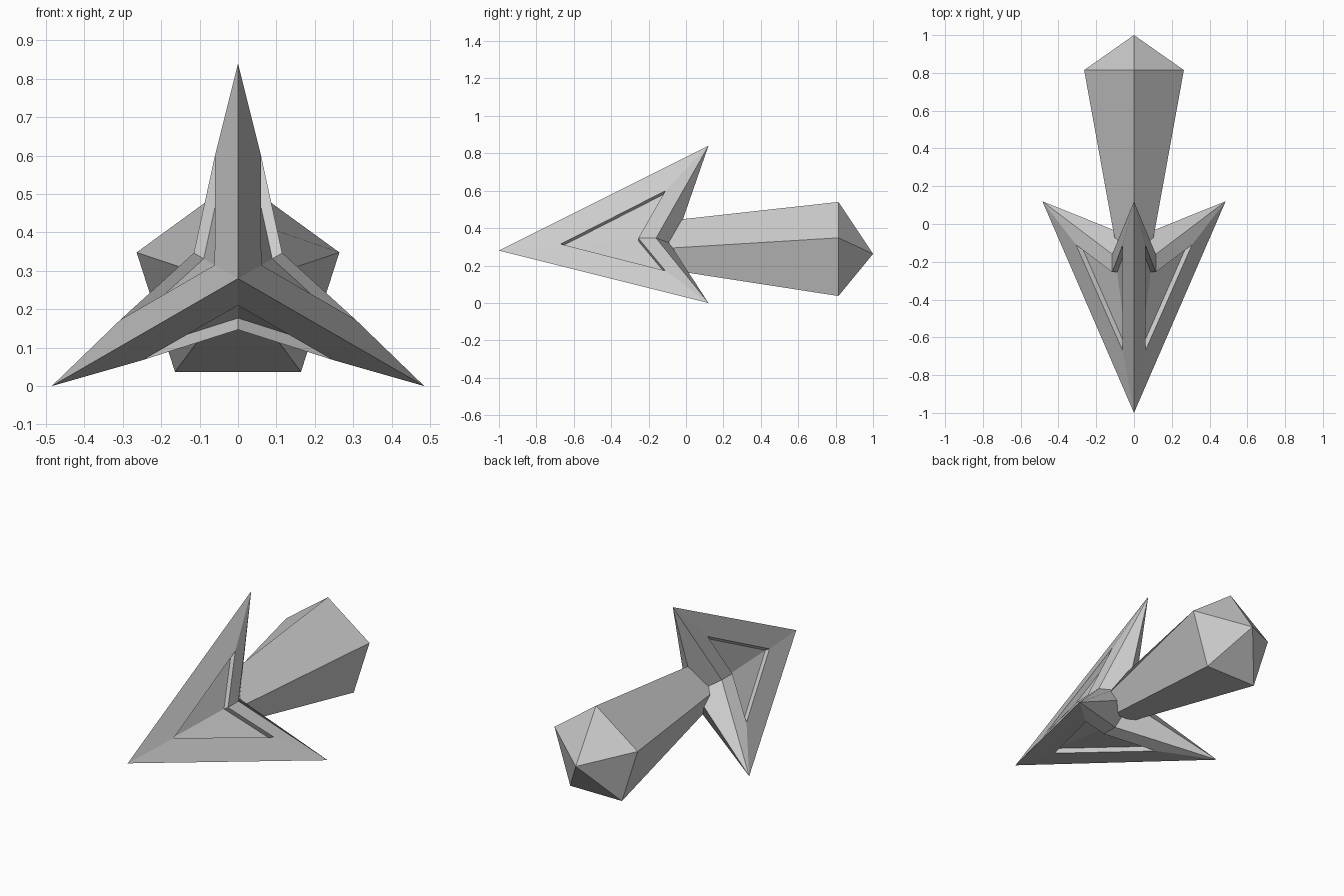
import bpy, bmesh, math
from mathutils import Vector, Matrix

old = bpy.data.objects.get("Cube")
if old:
    bpy.data.objects.remove(old)

grey = bpy.data.materials.new("plain_grey")
grey.use_nodes = True
colour = (0.6, 0.6, 0.6, 1)
grey.diffuse_color = colour
grey.node_tree.nodes["Principled BSDF"].inputs["Base Color"].default_value = colour

AXIS_Z = 0.28


def finish(bm, name):
    bmesh.ops.remove_doubles(bm, verts=bm.verts, dist=0.0005)
    bmesh.ops.recalc_face_normals(bm, faces=bm.faces)
    mesh = bpy.data.meshes.new(name)
    bm.to_mesh(mesh)
    bm.free()
    mesh.materials.append(grey)
    obj = bpy.data.objects.new(name, mesh)
    bpy.context.collection.objects.link(obj)
    return obj


def valley(r, y):
    """Point on the fold line midway between two fins."""
    a = math.radians(30)
    return Vector((r * math.cos(a), y, r * math.sin(a)))


# Three-finned head: one half fin, mirrored and turned about the long axis
apex = Vector((0, -1, 0))
tip = Vector((0, 0.12, 0.56))
panel_front = valley(0.07, -0.67)
panel_corner = Vector((0.06, -0.11, 0.32))
panel_back = valley(0.133, -0.255)
rim_back = valley(0.133, -0.16)
root_side = valley(0.084, -0.09)
root_ridge = Vector((0, -0.04, 0.1))
hub = Vector((0, -0.04, 0))
sink = valley(-0.03, 0)
floor_front, floor_corner, floor_back = (
    p + sink for p in (panel_front, panel_corner, panel_back))

half_fin = [
    (apex, tip, panel_corner, panel_front),                      # ridge face
    (tip, rim_back, panel_back, panel_corner),                   # rear rim
    (panel_front, panel_corner, floor_corner, floor_front),      # recess walls
    (panel_corner, panel_back, floor_back, floor_corner),
    (floor_front, floor_corner, floor_back),                     # recess floor
    (tip, root_ridge, root_side, rim_back),                      # back of fin
    (root_ridge, hub, root_side),
]

bm = bmesh.new()
for turn in range(3):
    spin = Matrix.Rotation(math.radians(120 * turn), 3, 'Y')
    for side in (1, -1):
        for face in half_fin:
            points = [spin @ Vector((p.x * side, p.y, p.z)) for p in face]
            bm.faces.new([bm.verts.new(p + Vector((0, 0, AXIS_Z))) for p in points])
finish(bm, "finned_head")


# Five-sided handle flaring to a pointed end
def ring(bm, y, top, side, bottom):
    outline = [(0, top), side, bottom, (-bottom[0], bottom[1]), (-side[0], side[1])]
    return [bm.verts.new((x, y, z)) for x, z in outline]


bm = bmesh.new()
small = ring(bm, -0.09, 0.44, (0.1, 0.293), (0.06, 0.177))
large = ring(bm, 0.815, 0.54, (0.264, 0.348), (0.164, 0.037))
point = bm.verts.new((0, 1, 0.262))
bm.faces.new(small)
for i in range(5):
    j = (i + 1) % 5
    bm.faces.new((small[i], small[j], large[j], large[i]))
    bm.faces.new((large[i], large[j], point))
finish(bm, "handle")
